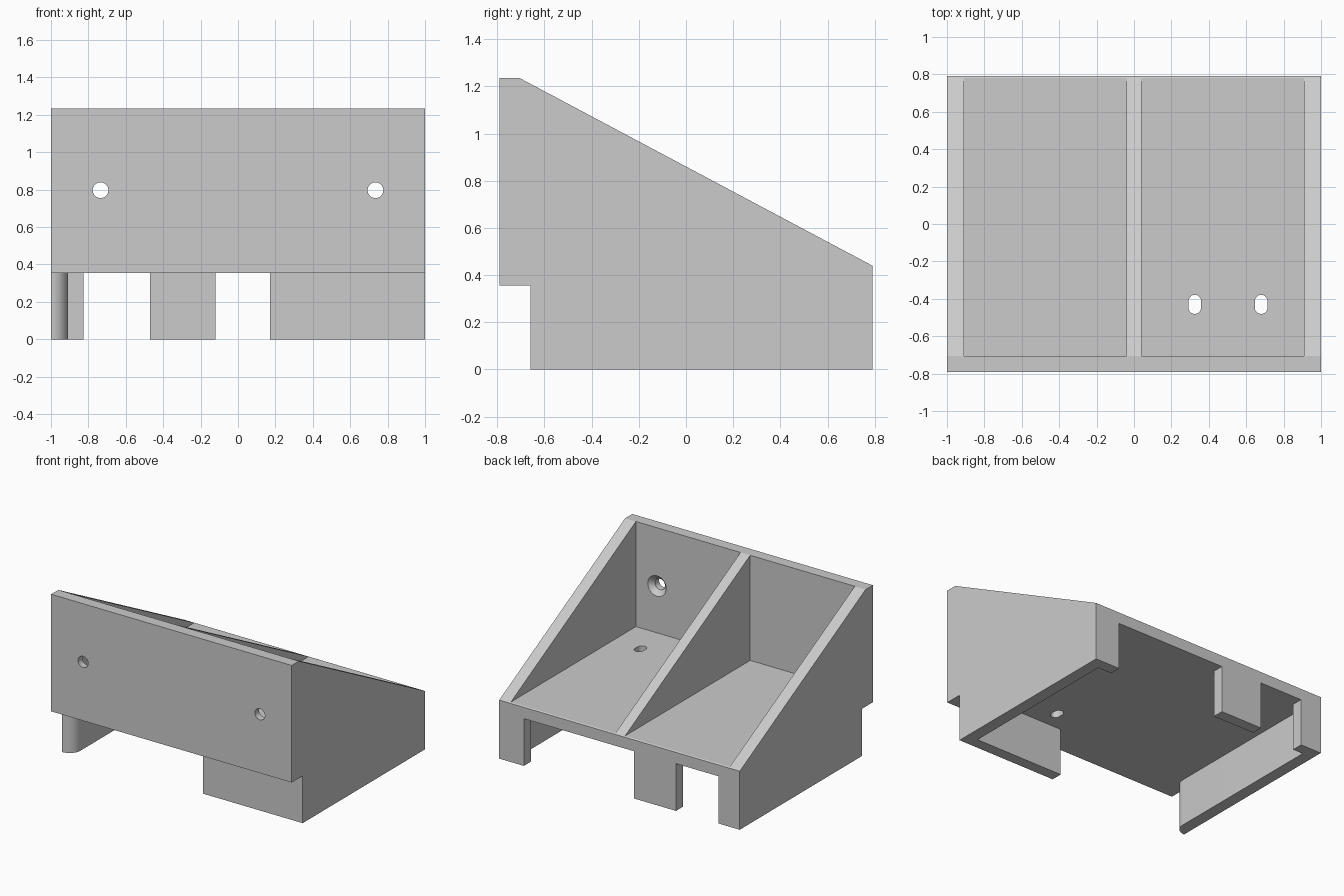
import bpy
import bmesh
from math import sin, cos, pi
from mathutils import Matrix

old = bpy.data.objects.get("Cube")
if old:
    bpy.data.objects.remove(old, do_unlink=True)

grey = bpy.data.materials.new("plain grey")
grey.use_nodes = True
grey.diffuse_color = (0.6, 0.6, 0.6, 1)
for node in grey.node_tree.nodes:
    if node.type == "BSDF_PRINCIPLED":
        node.inputs["Base Color"].default_value = grey.diffuse_color


def finish(name, bm):
    bmesh.ops.recalc_face_normals(bm, faces=bm.faces)
    mesh = bpy.data.meshes.new(name)
    bm.to_mesh(mesh)
    bm.free()
    mesh.materials.append(grey)
    obj = bpy.data.objects.new(name, mesh)
    bpy.context.collection.objects.link(obj)
    return obj


def prism(name, outline, low, high, along_x=False):
    """Extrude an outline upward, or sideways if along_x."""
    def place(a, b, h):
        return (h, a, b) if along_x else (a, b, h)
    bm = bmesh.new()
    face = bm.faces.new([bm.verts.new(place(a, b, low)) for a, b in outline])
    new = bmesh.ops.extrude_face_region(bm, geom=[face])["geom"]
    bmesh.ops.translate(bm, vec=place(0, 0, high - low),
                        verts=[v for v in new if isinstance(v, bmesh.types.BMVert)])
    return finish(name, bm)


def cone(name, x, z, y0, y1, r0, r1):
    """Round cutter running from front to back."""
    bm = bmesh.new()
    bmesh.ops.create_cone(bm, cap_ends=True, segments=32, radius1=r0, radius2=r1,
                          depth=y1 - y0,
                          matrix=Matrix.Translation((x, (y0 + y1) / 2, z))
                          @ Matrix.Rotation(-pi / 2, 4, "X"))
    return finish(name, bm)


def arc(cx, cy, r, start, end, steps=10):
    return [(cx + r * cos(start + (end - start) * i / steps),
             cy + r * sin(start + (end - start) * i / steps))
            for i in range(steps + 1)]


# Wedge-shaped body
FRONT, BACK, INNER = -0.79, 0.79, 0.91
body = prism("wedge_body", [(FRONT, 0), (BACK, 0), (BACK, 0.44),
                            (-0.705, 1.235), (FRONT, 1.235)], -1, 1, along_x=True)
cutters = []

# Two open bays beside the central divider
for side, (x0, x1) in (("right", (-INNER, -0.04)), ("left", (0.04, INNER))):
    cutters.append(prism(side + "_bay_cutter",
                         [(x0, -0.705), (x1, -0.705), (x1, 0.9), (x0, 0.9)], 0.445, 1.5))

# Space under the shelf, leaving the skirt walls, back tabs and rounded wall end
inside = 0.705
under = [(-1.1, -0.9), (1.1, -0.9), (1.1, -0.66), (0.17, -0.66), (0.17, -0.575),
         (INNER, -0.575), (INNER, inside)]
for x0, x1 in ((0.795, -0.12), (-0.47, -0.825)):
    under += [(x0, inside), (x0, 0.9), (x1, 0.9), (x1, inside)]
under += [(-INNER, inside)] + arc(-1, -0.57, 0.09, 0, -pi / 2) + [(-1.1, -0.66)]
cutters.append(prism("underside_cutter", under, -0.1, 0.355))

# Countersunk screw holes in the front wall
for x in (-0.735, 0.735):
    cutters.append(cone("screw_hole_cutter", x, 0.797, -0.9, -0.6, 0.042, 0.042))
    cutters.append(cone("countersink_cutter", x, 0.797, -0.76, -0.69, 0.022, 0.092))

# Cable-tie slots in the shelf
for x in (0.325, 0.68):
    slot = arc(x, -0.413, 0.034, 0, pi) + arc(x, -0.447, 0.034, pi, 2 * pi)
    cutters.append(prism("slot_cutter", slot, 0.2, 0.6))

# Apply every cut, then drop the cutters
bpy.ops.object.select_all(action="DESELECT")
bpy.context.view_layer.objects.active = body
body.select_set(True)
for cutter in cutters:
    cutter.hide_render = True
    mod = body.modifiers.new("cut", "BOOLEAN")
    mod.operation = "DIFFERENCE"
    mod.solver = "EXACT"
    mod.object = cutter
    bpy.ops.object.modifier_apply(modifier=mod.name)
    bpy.data.objects.remove(cutter, do_unlink=True)

bpy.ops.object.shade_smooth_by_angle(angle=pi / 7)
